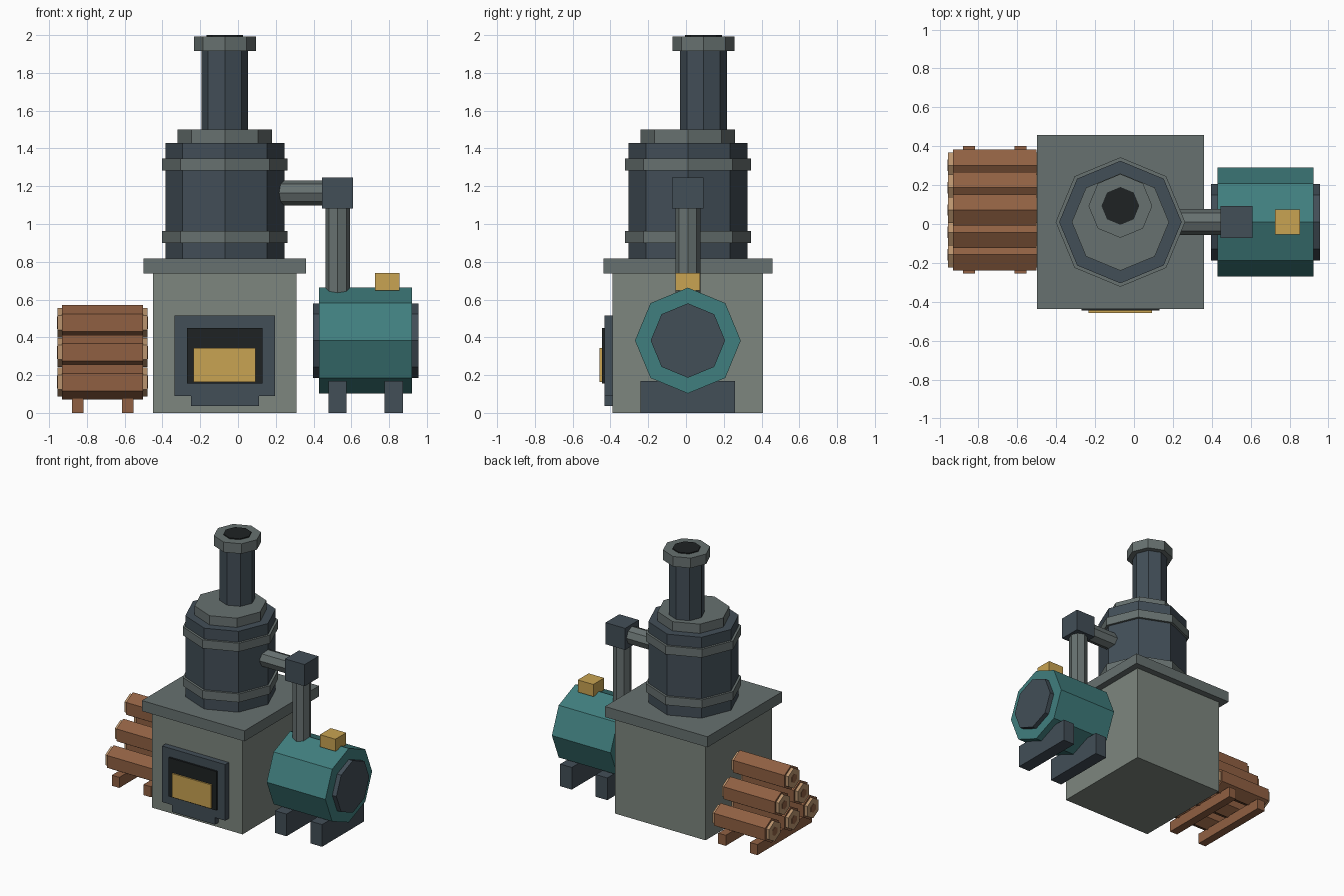
import bpy, bmesh
from math import sin, cos, tau
from mathutils import Vector

if "Cube" in bpy.data.objects:
    bpy.data.objects.remove(bpy.data.objects["Cube"])


def material(name, r, g, b):
    m = bpy.data.materials.new(name)
    lin = [(c / 255 / 12.92) if c < 11 else ((c / 255 + 0.055) / 1.055) ** 2.4 for c in (r, g, b)]
    m.diffuse_color = (*lin, 1)
    m.use_nodes = True
    m.node_tree.nodes["Principled BSDF"].inputs["Base Color"].default_value = m.diffuse_color
    return m


STONE = material("stone", 125, 134, 126)
TRIM = material("trim_grey", 103, 113, 112)
IRON = material("dark_iron", 66, 78, 87)
SOOT = material("soot", 30, 34, 35)
TEAL = material("teal_paint", 64, 126, 126)
BRASS = material("brass", 200, 163, 82)
BARK = material("bark", 144, 96, 66)
WOOD = material("cut_wood", 186, 148, 110)


def finish(name, bm, mat):
    bmesh.ops.recalc_face_normals(bm, faces=bm.faces[:])
    me = bpy.data.meshes.new(name)
    bm.to_mesh(me)
    bm.free()
    me.materials.append(mat)
    ob = bpy.data.objects.new(name, me)
    bpy.context.collection.objects.link(ob)
    return ob


def box(name, x, y, z, mat):
    """Box from (low, high) ranges on each axis."""
    bm = bmesh.new()
    bmesh.ops.create_cube(bm, size=1)
    for v in bm.verts:
        v.co = [(lo + hi) / 2 + c * (hi - lo) for c, (lo, hi) in zip(v.co, (x, y, z))]
    return finish(name, bm, mat)


def prism(name, axis, a, b, r, lo, hi, mat, n=8):
    """n-sided prism along 'x' (centre y=a, z=b) or 'z' (centre x=a, y=b)."""
    bm = bmesh.new()
    ring = []
    for i in range(n):
        p, q = a + r * sin(tau * i / n), b + r * cos(tau * i / n)
        ring.append(bm.verts.new((lo, p, q) if axis == 'x' else (p, q, lo)))
    base = bm.faces.new(ring)
    ext = bmesh.ops.extrude_face_region(bm, geom=[base], use_keep_orig=True)
    step = Vector((hi - lo, 0, 0)) if axis == 'x' else Vector((0, 0, hi - lo))
    for v in ext["geom"]:
        if isinstance(v, bmesh.types.BMVert):
            v.co += step
    return finish(name, bm, mat)


CX, CY = -0.07, 0.01

# Furnace base with top slab
box("furnace_body", (-0.45, 0.31), (-0.388, 0.408), (0, 0.737), STONE)
box("furnace_slab", (-0.50, 0.36), (-0.437, 0.457), (0.737, 0.817), TRIM)

# Fire door
box("door_frame", (-0.335, 0.195), (-0.432, -0.38), (0.09, 0.515), IRON)
box("door_sill", (-0.25, 0.11), (-0.432, -0.38), (0.037, 0.09), IRON)
box("fire_opening", (-0.27, 0.13), (-0.446, -0.42), (0.155, 0.45), SOOT)
box("fire_glow", (-0.235, 0.093), (-0.457, -0.43), (0.163, 0.343), BRASS)

# Boiler drum with bands and collar
prism("boiler_drum", 'z', CX, CY, 0.315, 0.81, 1.43, IRON)
for i, z in enumerate((0.90, 1.284)):
    prism(f"boiler_band_{i + 1}", 'z', CX, CY, 0.333, z, z + 0.064, TRIM)
prism("boiler_collar", 'z', CX, CY, 0.25, 1.42, 1.50, TRIM)

# Chimney, set back on the drum
prism("chimney", 'z', CX, 0.093, 0.124, 1.49, 1.93, IRON)
prism("chimney_cap", 'z', CX, 0.093, 0.164, 1.917, 1.993, TRIM)
prism("chimney_hole", 'z', CX, 0.093, 0.097, 1.97, 2.0, SOOT)

# Steam pipe from drum to tank
prism("pipe_across", 'x', CY, 1.165, 0.066, 0.15, 0.48, TRIM)
prism("pipe_down", 'z', 0.528, CY, 0.066, 0.60, 1.10, TRIM)
box("pipe_elbow", (0.446, 0.61), (CY - 0.083, CY + 0.083), (1.083, 1.247), IRON)

# Tank with end plates, valve and feet
prism("tank", 'x', CY, 0.383, 0.28, 0.43, 0.922, TEAL)
prism("tank_end_left", 'x', CY, 0.383, 0.197, 0.397, 0.44, IRON)
prism("tank_end_right", 'x', CY, 0.383, 0.197, 0.91, 0.956, IRON)
box("tank_valve", (0.725, 0.855), (CY - 0.065, CY + 0.065), (0.648, 0.74), BRASS)
for i, x in enumerate((0.478, 0.776)):
    box(f"tank_foot_{i + 1}", (x, x + 0.097), (CY - 0.25, CY + 0.25), (0, 0.168), IRON)

# Log pile: rows of three, two and one on two skids
count = 0
for row in range(3):
    for k in range(3 - row):
        count += 1
        y = 0.072 + 0.23 * (k - (2 - row) / 2)
        z = 0.163 + 0.157 * row
        prism(f"log_{count}", 'x', y, z, 0.093, -0.932, -0.502, BARK, 6)
        prism(f"log_core_{count}", 'x', y, z, 0.077, -0.956, -0.480, WOOD, 6)
        prism(f"log_heart_{count}", 'x', y, z, 0.034, -0.959, -0.477, BARK, 6)
for i, x in enumerate((-0.88, -0.615)):
    box(f"log_skid_{i + 1}", (x, x + 0.063), (-0.255, 0.402), (0, 0.08), BARK)
